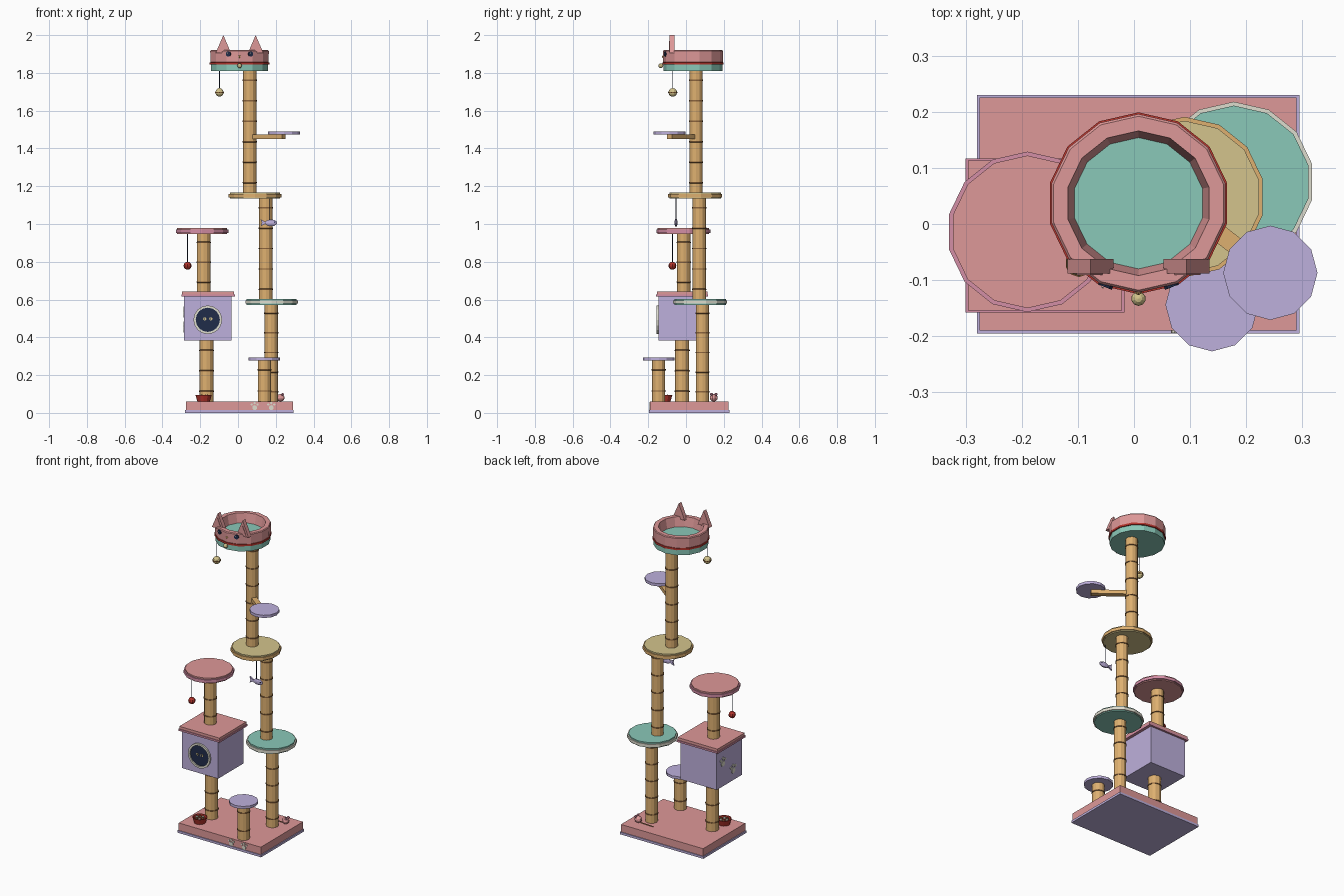
import bpy, bmesh, math
from mathutils import Vector, Matrix

if "Cube" in bpy.data.objects:
    bpy.data.objects.remove(bpy.data.objects["Cube"])


def mat(name, r, g, b):
    m = bpy.data.materials.new(name)
    lin = [(c / 255 / 12.92) if c < 11 else ((c / 255 + 0.055) / 1.055) ** 2.4 for c in (r, g, b)]
    m.diffuse_color = (*lin, 1)
    m.use_nodes = True
    m.node_tree.nodes["Principled BSDF"].inputs["Base Color"].default_value = m.diffuse_color
    return m


PINK = mat("pink plush", 222, 152, 152)
LAV = mat("lavender plush", 190, 176, 220)
TEAL = mat("teal plush", 138, 200, 184)
TAN = mat("pale gold", 212, 196, 140)
SISAL = mat("sisal", 222, 176, 112)
BROWN = mat("brown cord", 140, 100, 60)
RED = mat("red", 180, 52, 44)
NAVY = mat("navy", 32, 44, 74)
CREAM = mat("cream", 222, 220, 206)
MAUVE = mat("mauve trim", 212, 142, 166)


def finish(name, bm, m, matrix=None):
    bmesh.ops.remove_doubles(bm, verts=bm.verts, dist=1e-6)
    bmesh.ops.recalc_face_normals(bm, faces=bm.faces)
    me = bpy.data.meshes.new(name)
    bm.to_mesh(me)
    bm.free()
    me.materials.append(m)
    ob = bpy.data.objects.new(name, me)
    bpy.context.collection.objects.link(ob)
    if matrix:
        ob.matrix_world = matrix
    return ob


def lathe(name, profile, n, loc, m, axis=(0, 0, 1), scale=(1, 1, 1)):
    """Spin (radius, height) points; first vertex points to +y."""
    bm = bmesh.new()
    rings = []
    for r, z in profile:
        rings.append([bm.verts.new((r * math.sin(2 * math.pi * i / n) * scale[0],
                                    r * math.cos(2 * math.pi * i / n) * scale[1],
                                    z * scale[2])) for i in range(n)])
    for a, b in zip(rings, rings[1:]):
        for i in range(n):
            j = (i + 1) % n
            bm.faces.new((a[i], a[j], b[j], b[i]))
    bmesh.ops.remove_doubles(bm, verts=bm.verts, dist=1e-6)
    axis = Vector(axis)
    rot = Matrix() if axis.z > 0.999 else axis.to_track_quat('Z', 'Y').to_matrix().to_4x4()
    return finish(name, bm, m, Matrix.Translation(loc) @ rot)


def disc(name, x, y, z0, z1, r, n, m):
    return lathe(name, [(0, z0), (r, z0), (r, z1), (0, z1)], n, (x, y, 0), m)


def plate(name, loc, axis, r, t, m, n=12, scale=(1, 1, 1)):
    return lathe(name, [(0, 0), (r, 0), (r, t), (0, t)], n, loc, m, axis, scale)


def ball(name, loc, r, m, n=10, scale=(1, 1, 1)):
    prof = [(r * math.sin(math.pi * k / 6), -r * math.cos(math.pi * k / 6)) for k in range(7)]
    prof[0], prof[-1] = (0, -r), (0, r)
    return lathe(name, prof, n, loc, m, scale=scale)


def box(name, x0, x1, y0, y1, z0, z1, m):
    bm = bmesh.new()
    bmesh.ops.create_cube(bm, size=1)
    for v in bm.verts:
        v.co = (x1 if v.co.x > 0 else x0, y1 if v.co.y > 0 else y0, z1 if v.co.z > 0 else z0)
    return finish(name, bm, m)


def prism(name, pts, y0, y1, m):
    """Extrude an x-z outline along y."""
    bm = bmesh.new()
    f = bm.faces.new([bm.verts.new((x, y0, z)) for x, z in pts])
    ext = bmesh.ops.extrude_face_region(bm, geom=[f])
    for v in ext["geom"]:
        if isinstance(v, bmesh.types.BMVert):
            v.co.y = y1
    return finish(name, bm, m)


def post(name, x, y, z0, z1, r=0.035):
    disc(name, x, y, z0, z1, r, 12, SISAL)
    count = max(2, round((z1 - z0) / 0.1))
    for i in range(count):
        z = z0 + (i + 0.5) * (z1 - z0) / count
        lathe(name + "_cord", [(r - .002, z - .004), (r + .003, z - .003), (r + .003, z + .003),
                               (r - .002, z + .004), (r - .002, z - .004)], 12, (x, y, 0), BROWN)


def platform(name, x, y, z0, z1, m, trim):
    disc(name, x, y, z0, z1, 0.136, 14, m)
    a, b = z0 + .006, z1 - .008
    lathe(name + "_trim", [(.13, a), (.143, a), (.143, b), (.13, b), (.13, a)], 14, (x, y, 0), trim)


def string(name, x, y, z0, z1):
    disc(name, x, y, z0, z1, 0.002, 6, NAVY)


def paw(name, loc, axis, side, s):
    """Pad and three toes as thin plates."""
    c, side, up = Vector(loc), Vector(side), Vector((0, 0, 1))
    plate(name + "_pad", c - up * s * .35, axis, s * .55, .005, CREAM, 10)
    for dx, dz in ((-.65, .35), (0, .65), (.65, .35)):
        plate(name + "_toe", c + side * s * dx + up * s * dz, axis, s * .26, .005, CREAM, 8)


# Base
box("base_trim", -.28, .295, -.195, .23, 0, .014, LAV)
box("base", -.275, .29, -.19, .225, .014, .06, PINK)
for px in (.088, .176):
    paw("base_paw", (px, -.189, .036), (0, -1, 0), (1, 0, 0), .024)

# Posts
post("left_lower_post", -.167, -.02, .06, .385, .037)
post("left_upper_post", -.182, -.012, .64, .955, .036)
post("step_post", .14, -.145, .06, .285)
post("right_lower_post", .176, .087, .06, .58)
post("right_middle_post", .147, .07, .60, 1.14)
post("right_upper_post", .062, .053, 1.165, 1.815)

# Platforms and small steps
platform("left_platform", -.19, -.014, .947, .979, PINK, MAUVE)
platform("teal_platform", .178, .075, .572, .604, TEAL, CREAM)
platform("gold_platform", .09, .048, 1.135, 1.168, TAN, SISAL)
disc("low_step", .139, -.144, .278, .294, .083, 12, LAV)
disc("high_step", .243, -.087, 1.473, 1.49, .084, 12, LAV)

# Arm from the post to the high step
a, b = Vector((.062, .053, 1.462)), Vector((.243, -.087, 1.462))
arm = box("step_arm", 0, (b - a).length, -.016, .016, -.012, .012, SISAL)
arm.matrix_world = Matrix.Translation(a) @ Matrix.Rotation(math.atan2(b.y - a.y, b.x - a.x), 4, 'Z')

# House with round door and watching eyes
box("house", -.285, -.035, -.145, .105, .382, .617, LAV)
box("house_roof_trim", -.30, -.017, -.158, .117, .615, .626, MAUVE)
box("house_roof", -.296, -.021, -.154, .113, .626, .642, PINK)
lathe("door_ring", [(.064, 0), (.076, 0), (.076, .01), (.064, .01), (.064, 0)], 16,
      (-.16, -.145, .493), CREAM, (0, -1, 0))
plate("door_hole", (-.16, -.144, .493), (0, -1, 0), .066, .004, NAVY, 16)
for dx in (-.016, .016):
    plate("door_eye", (-.16 + dx, -.148, .498), (0, -1, 0), .009, .003, TAN, 8)
    plate("door_pupil", (-.16 + dx, -.151, .498), (0, -1, 0), .007, .002, NAVY, 6, (.35, 1, 1))
for py, pz in ((.045, .535), (-.055, .455)):
    paw("house_paw", (-.284, py, pz), (-1, 0, 0), (0, 1, 0), .032)

# Food bowl
lathe("bowl", [(0, .06), (.033, .06), (.043, .095), (.037, .095), (.033, .082), (0, .082)], 12,
      (-.182, -.115, 0), RED)
for k in range(6):
    t = k * math.pi / 3
    ball("kibble", (-.182 + .02 * math.cos(t), -.115 + .02 * math.sin(t), .088), .009,
         CREAM if k % 2 else BROWN, 6)

# Toy mouse
ball("mouse_body", (.225, .147, .08), .021, PINK, 10, (1.1, 1, .95))
for dy in (-.012, .012):
    ball("mouse_ear", (.236, .147 + dy, .098), .008, MAUVE, 6)
plate("mouse_tail", (.208, .147, .064), (-1, .05, 0), .003, .09, BROWN, 6)

# Bed: teal cushion, pink rim, red collar
cx, cy = .008, .037
disc("bed_base", cx, cy, 1.81, 1.862, .156, 14, TEAL)
lathe("bed_rim", [(.117, 1.85), (.158, 1.85), (.159, 1.915), (.155, 1.92), (.129, 1.92),
                  (.117, 1.862), (.117, 1.85)], 14, (cx, cy, 0), PINK)
lathe("collar", [(.15, 1.843), (.162, 1.844), (.162, 1.856), (.15, 1.857), (.15, 1.843)], 14,
      (cx, cy, 0), RED)
ball("collar_bell", (cx, cy - .17, 1.838), .013, TAN, 10)

# Face and ears
for s in (-1, 1):
    ex = cx + s * .0855
    prism("ear", [(ex - .041, 1.905), (ex + .041, 1.905), (ex, 2.0)], -.088, -.062, PINK)
    prism("inner_ear", [(ex - .025, 1.912), (ex + .025, 1.912), (ex, 1.97)], -.091, -.086, PINK)
    ang = math.pi * 2 / 14
    d = Vector((s * math.sin(ang * .85), -math.cos(ang * .85), 0))
    plate("eye", Vector((cx, cy, 1.9)) + d * .152, d, .014, .009, NAVY, 10)
    plate("eye_glint", Vector((cx - .004, cy, 1.904)) + d * .161, d, .003, .002, CREAM, 6)
ball("nose", (cx, cy - .157, 1.886), .007, SISAL, 6)

# Hanging toys
string("bell_string", -.098, -.07, 1.715, 1.812)
ball("hanging_bell", (-.098, -.07, 1.697), .023, TAN, 10)
lathe("bell_band", [(.02, -.003), (.0245, -.003), (.0245, .003), (.02, .003), (.02, -.003)], 10,
      (-.098, -.07, 1.697), BROWN)
string("ball_string", -.267, -.072, .795, .955)
ball("hanging_ball", (-.267, -.072, .779), .021, RED, 8)
string("fish_string", .165, -.053, 1.02, 1.14)
ball("fish_body", (.175, -.053, 1.006), .03, LAV, 10, (1.15, .3, .6))
prism("fish_tail", [(.152, 1.006), (.12, 1.026), (.126, 1.007), (.12, .988)], -.058, -.048, LAV)
for s in (-1, 1):
    plate("fish_eye", (.195, -.053 + s * .005, 1.01), (0, s, 0), .004, .003, NAVY, 6)
